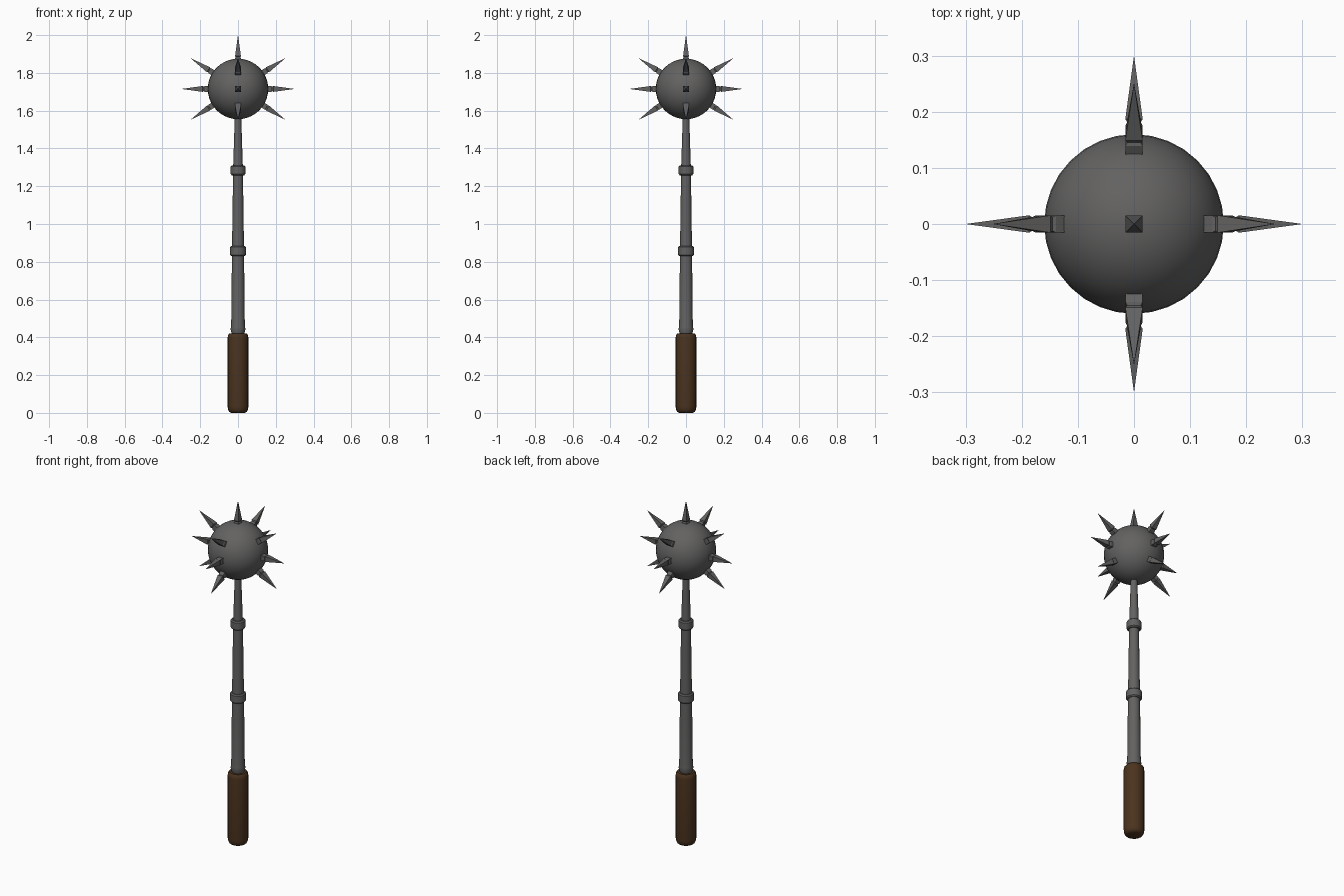
import bpy, bmesh, math
from mathutils import Vector, Matrix

if "Cube" in bpy.data.objects:
    bpy.data.objects.remove(bpy.data.objects["Cube"])

def material(name, rgb):
    m = bpy.data.materials.new(name)
    m.diffuse_color = (*rgb, 1)
    m.use_nodes = True
    m.node_tree.nodes["Principled BSDF"].inputs["Base Color"].default_value = m.diffuse_color
    return m

STEEL = material("dark steel", (0.125, 0.122, 0.12))
LEATHER = material("brown leather", (0.07, 0.033, 0.013))

def add_object(name, bm, mat, smooth=35):
    bmesh.ops.recalc_face_normals(bm, faces=bm.faces)
    me = bpy.data.meshes.new(name)
    bm.to_mesh(me)
    bm.free()
    me.materials.append(mat)
    ob = bpy.data.objects.new(name, me)
    bpy.context.collection.objects.link(ob)
    if smooth:
        bpy.ops.object.select_all(action='DESELECT')
        ob.select_set(True)
        bpy.context.view_layer.objects.active = ob
        bpy.ops.object.shade_smooth_by_angle(angle=math.radians(smooth))
    return ob

def lathe(bm, profile, sides, matrix=Matrix(), turn=0.0):
    """Stack rings of (radius, height); cap both ends."""
    rings = []
    for r, z in profile:
        ring = []
        for i in range(sides):
            a = 2 * math.pi * i / sides + turn
            ring.append(bm.verts.new(matrix @ Vector((r * math.cos(a), r * math.sin(a), z))))
        rings.append(ring)
    for lo, hi in zip(rings, rings[1:]):
        for i in range(sides):
            j = (i + 1) % sides
            bm.faces.new((lo[i], lo[j], hi[j], hi[i]))
    bm.faces.new(rings[0][::-1])
    bm.faces.new(rings[-1])

def turned(name, profile, mat, sides=20):
    bm = bmesh.new()
    lathe(bm, profile, sides)
    return add_object(name, bm, mat)

# Leather grip with rounded ends
turned("grip", [(0.036, 0), (0.047, 0.006), (0.053, 0.018), (0.055, 0.035),
                (0.055, 0.395), (0.053, 0.412), (0.046, 0.42)], LEATHER)

# Tapered shaft in three sections, with a small ring above the grip
turned("lower_shaft", [(0.032, 0.41), (0.034, 0.424), (0.039, 0.44), (0.038, 0.455),
                       (0.036, 0.47), (0.032, 0.84)], STEEL)
turned("middle_shaft", [(0.032, 0.85), (0.026, 1.28)], STEEL)
turned("upper_shaft", [(0.026, 1.29), (0.016, 1.60)], STEEL)

# Collars between the sections
for name, z, r in (("lower_collar", 0.857, 0.042), ("upper_collar", 1.284, 0.039)):
    turned(name, [(r - 0.006, z - 0.026), (r, z - 0.02), (r, z + 0.02),
                  (r - 0.006, z + 0.026)], STEEL)

# Ball head
CENTRE = Vector((0, 0, 1.715))
bm = bmesh.new()
bmesh.ops.create_uvsphere(bm, u_segments=32, v_segments=20, radius=0.16,
                          matrix=Matrix.Translation(CENTRE))
add_object("ball_head", bm, STEEL)

# Square spikes: one on top, and three rings of four
Q = math.sqrt(2)
SPIKE = [(0.015 * Q, 0.13), (0.015 * Q, 0.176), (0.012 * Q, 0.181),
         (0.0155 * Q, 0.187), (0.0004, 0.298)]

def spike(bm, elevation, heading, shift=0.0):
    m = (Matrix.Translation(CENTRE) @ Matrix.Rotation(heading, 4, 'Z')
         @ Matrix.Rotation(math.pi / 2 - elevation, 4, 'Y')
         @ Matrix.Translation((0, 0, shift)))
    lathe(bm, SPIKE, 4, m, math.pi / 4)

bm = bmesh.new()
spike(bm, math.pi / 2, 0, -0.013)
for elevation in (-33, 0, 33):
    for k in range(4):
        spike(bm, math.radians(elevation), k * math.pi / 2)
add_object("spikes", bm, STEEL, smooth=0)
